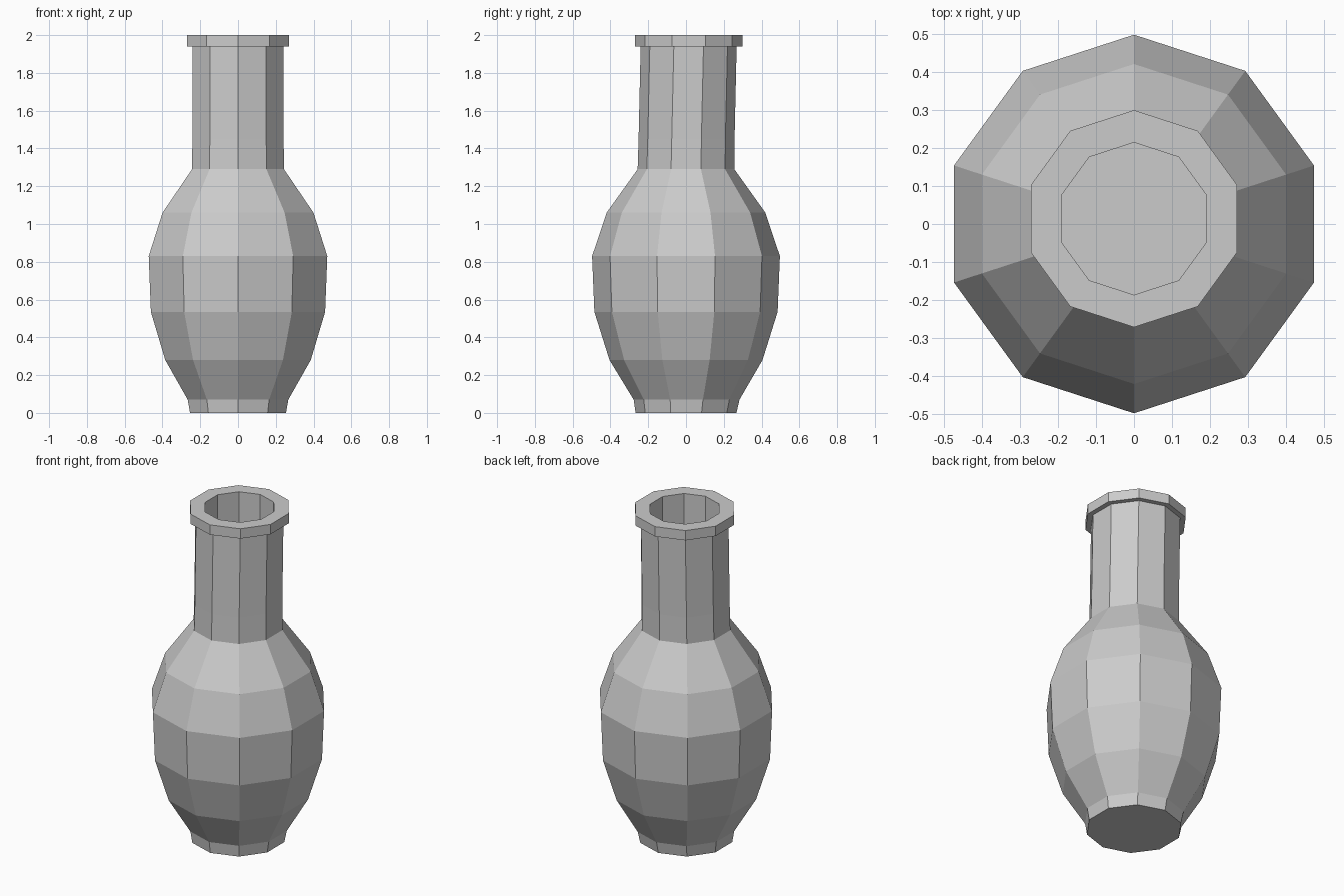
import bpy, bmesh
from math import cos, sin, pi

if "Cube" in bpy.data.objects:
    bpy.data.objects.remove(bpy.data.objects["Cube"])

SIDES = 10


def lathe(name, rings):
    """Skin a stack of (radius, z, y offset) rings and cap both ends."""
    bm = bmesh.new()
    loops = []
    for r, z, dy in rings:
        angles = [pi / 2 + 2 * pi * i / SIDES for i in range(SIDES)]
        loops.append([bm.verts.new((r * cos(a), r * sin(a) + dy, z)) for a in angles])
    for low, high in zip(loops, loops[1:]):
        for i in range(SIDES):
            j = (i + 1) % SIDES
            bm.faces.new((low[i], low[j], high[j], high[i]))
    bm.faces.new(loops[0][::-1])
    bm.faces.new(loops[-1])
    bmesh.ops.recalc_face_normals(bm, faces=bm.faces)
    mesh = bpy.data.meshes.new(name)
    bm.to_mesh(mesh)
    bm.free()
    obj = bpy.data.objects.new(name, mesh)
    bpy.context.collection.objects.link(obj)
    return obj


LEAN = 0.014  # the neck leans slightly backwards

lathe("vase", [
    # foot
    (0.267, 0.00, 0), (0.28, 0.07, 0.003),
    # belly
    (0.405, 0.28, 0), (0.485, 0.535, 0), (0.497, 0.83, 0),
    # shoulder
    (0.42, 1.06, 0), (0.256, 1.29, 0),
    # neck
    (0.254, 1.45, 0.003), (0.254, 1.94, LEAN),
    # lip
    (0.285, 1.94, LEAN), (0.285, 2.00, LEAN),
    # hollow inside
    (0.20, 2.00, LEAN), (0.20, 1.30, LEAN),
])
